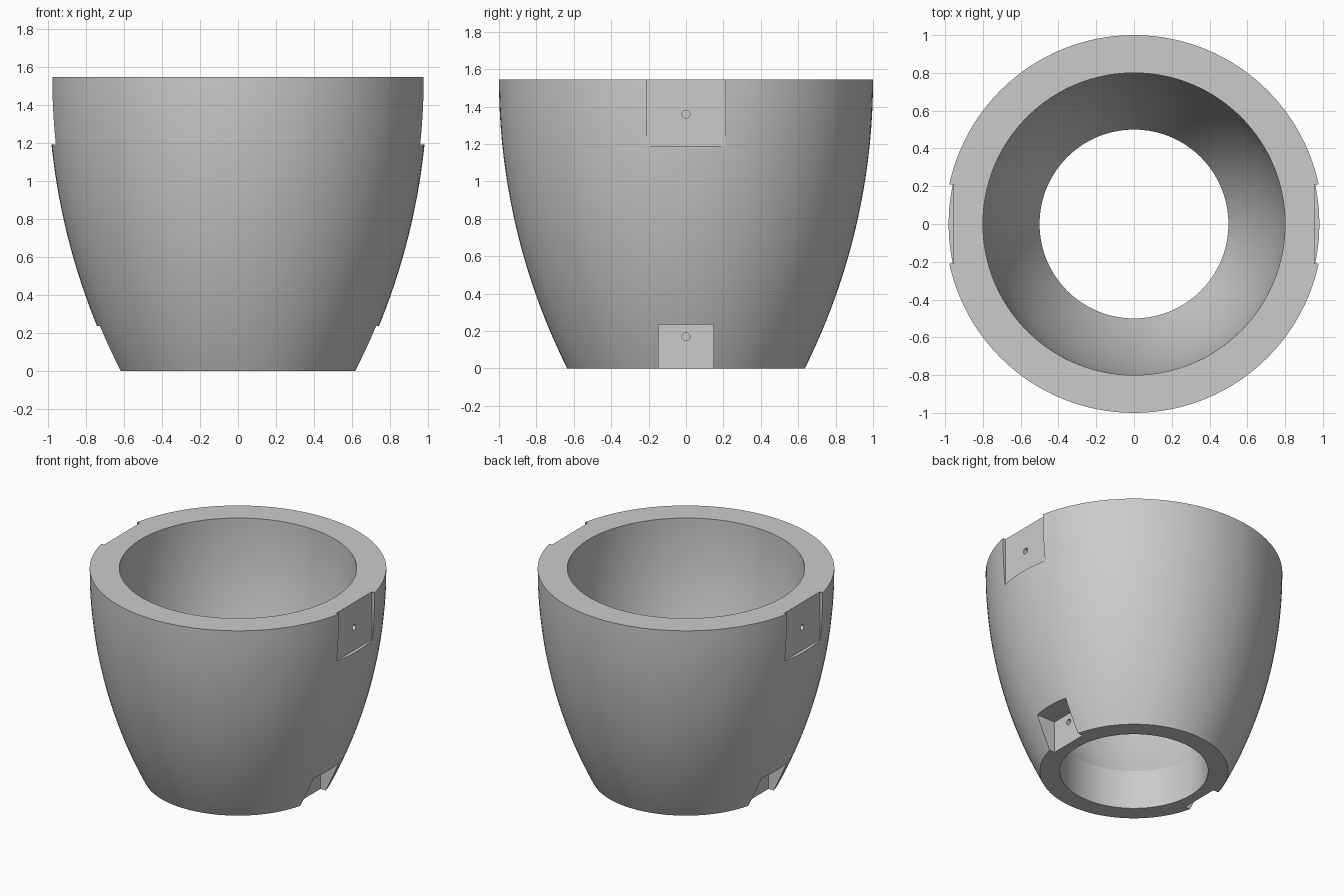
import bpy, bmesh, math
from mathutils import Matrix

if "Cube" in bpy.data.objects:
    bpy.data.objects.remove(bpy.data.objects["Cube"], do_unlink=True)

HEIGHT = 1.545
SEGMENTS = 128
STEPS = 24

grey = bpy.data.materials.new("plain grey")
grey.use_nodes = True
colour = (0.6, 0.6, 0.6, 1)
grey.diffuse_color = colour
grey.node_tree.nodes["Principled BSDF"].inputs["Base Color"].default_value = colour


def new_object(name, bm):
    mesh = bpy.data.meshes.new(name)
    bmesh.ops.recalc_face_normals(bm, faces=bm.faces)
    bm.to_mesh(mesh)
    bm.free()
    mesh.materials.append(grey)
    ob = bpy.data.objects.new(name, mesh)
    bpy.context.collection.objects.link(ob)
    return ob


def arc(rim, foot, low):
    """Circular wall profile, vertical at the rim and curving in to the foot."""
    drop, inset = HEIGHT - low, rim - foot
    radius = (drop ** 2 + inset ** 2) / (2 * inset)
    depths = [drop * i / STEPS for i in range(STEPS + 1)]
    return [(rim - radius + math.sqrt(radius ** 2 - d * d), HEIGHT - d) for d in depths]


# Cup wall: outer arc, flat foot, straight hole, inner arc, flat rim
profile = arc(1.0, 0.635, 0) + [(0.5, 0)] + arc(0.8, 0.5, 0.29)[::-1]
bm = bmesh.new()
rings = []
for s in range(SEGMENTS):
    a = math.tau * s / SEGMENTS
    rings.append([bm.verts.new((r * math.cos(a), r * math.sin(a), z)) for r, z in profile])
for s, ring in enumerate(rings):
    after = rings[(s + 1) % SEGMENTS]
    for i in range(len(profile)):
        j = (i + 1) % len(profile)
        bm.faces.new((ring[i], after[i], after[j], ring[j]))
cup = new_object("cup_wall", bm)


def cut(name, bm):
    cutter = new_object(name, bm)
    cutter.hide_render = True
    mod = cup.modifiers.new(name, 'BOOLEAN')
    mod.operation = 'DIFFERENCE'
    mod.solver = 'EXACT'
    mod.object = cutter
    return cutter


def box(side, face, half_width, low, high):
    """Recess with a flat vertical back at x = face."""
    bm = bmesh.new()
    size = Matrix.Diagonal((0.5, 2 * half_width, high - low, 1))
    place = Matrix.Translation((side * (face + 0.25), 0, (low + high) / 2))
    bmesh.ops.create_cube(bm, size=1, matrix=place @ size)
    return bm


def pin(side, face, z, depth):
    """Small blind screw hole drilled into a recess."""
    bm = bmesh.new()
    place = Matrix.Translation((side * face, 0, z)) @ Matrix.Rotation(math.pi / 2, 4, 'Y')
    bmesh.ops.create_cone(bm, cap_ends=True, segments=24, radius1=0.021,
                          radius2=0.021, depth=2 * depth, matrix=place)
    return bm


# Mounting recesses and screw holes on both sides
cutters = []
for side, word in ((1, "left"), (-1, "right")):
    cutters += [
        cut(word + "_rim_recess", box(side, 0.955, 0.21, 1.19, HEIGHT + 0.1)),
        cut(word + "_foot_recess", box(side, 0.575, 0.148, -0.1, 0.235)),
        cut(word + "_rim_hole", pin(side, 0.955, 1.36, 0.06)),
        cut(word + "_foot_hole", pin(side, 0.575, 0.17, 0.04)),
    ]

# Apply the cuts, drop the cutters and shade the curved walls smooth
bpy.context.view_layer.objects.active = cup
for ob in bpy.context.selected_objects:
    ob.select_set(False)
cup.select_set(True)
for mod in list(cup.modifiers):
    bpy.ops.object.modifier_apply(modifier=mod.name)
for cutter in cutters:
    bpy.data.objects.remove(cutter, do_unlink=True)
bpy.ops.object.shade_smooth_by_angle(angle=math.radians(20))
